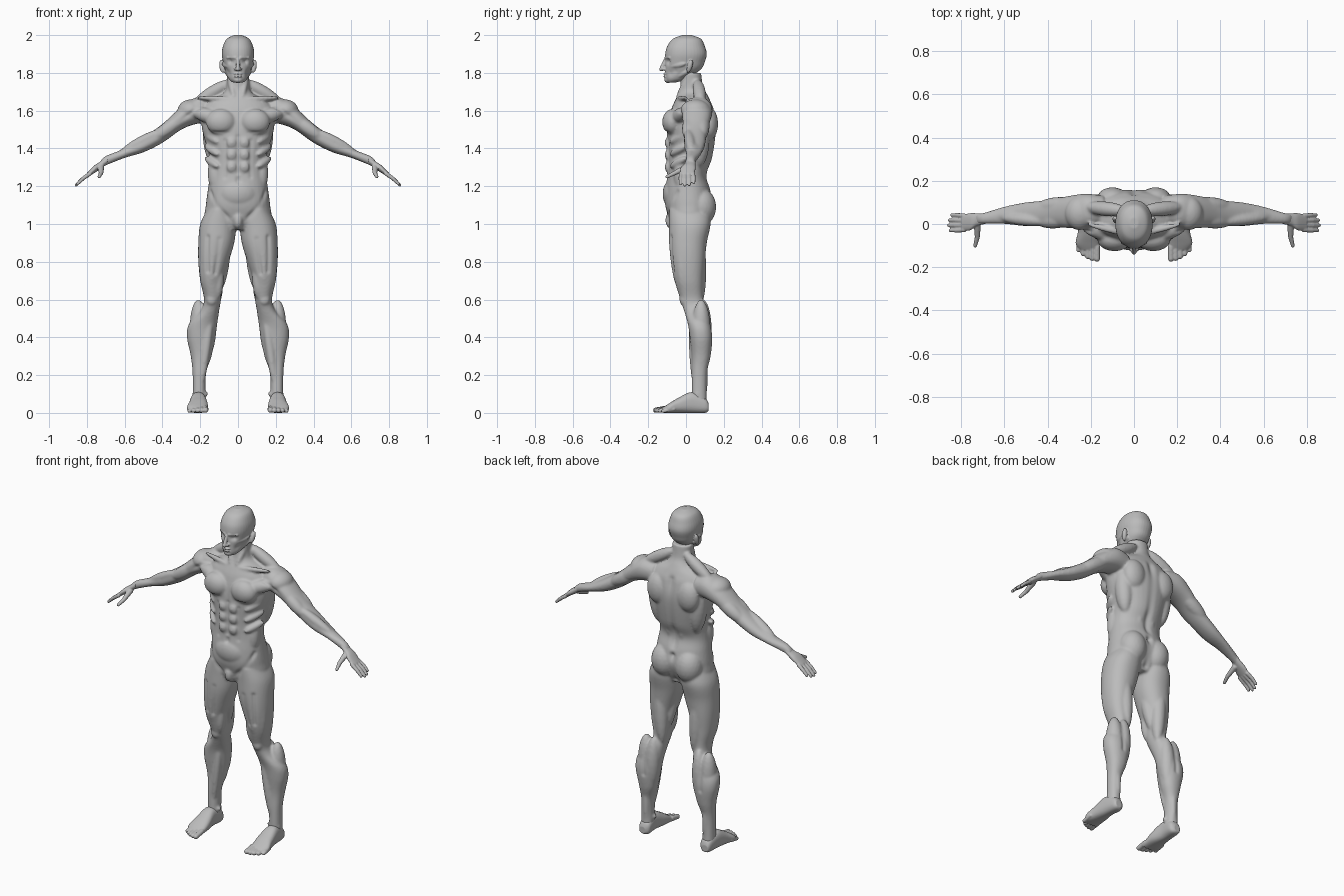
import bpy
import bmesh
import math
from mathutils import Matrix, Vector
from mathutils.geometry import intersect_point_line
from mathutils.kdtree import KDTree

cube = bpy.data.objects.get("Cube")
if cube:
    bpy.data.objects.remove(cube, do_unlink=True)

grey = bpy.data.materials.new("clay_grey")
grey.use_nodes = True
tone = (0.5, 0.5, 0.5, 1)
grey.diffuse_color = tone
grey.node_tree.nodes["Principled BSDF"].inputs["Base Color"].default_value = tone


def spline(stations, steps=6):
    """Smooth curve through rows of section outlines."""
    rows = [Vector(row) for row in stations]
    rows = [rows[0], *rows, rows[-1]]
    result = []
    for before, start, end, after in zip(rows, rows[1:], rows[2:], rows[3:]):
        leave, arrive = (end - before) / 2, (after - start) / 2
        for step in range(steps):
            t = step / steps
            ease = t * t * (3 - 2 * t)
            result.append(start.lerp(end, ease) + leave * (t * (1 - t) * (1 - t))
                          - arrive * (t * t * (1 - t)))
    return result + [rows[-1]]


def at(landmark, out=0, back=0, up=0):
    """A point offset from a landmark."""
    return Vector(landmark) + Vector((out, back, up))


class Clay:
    """Collects overlapping forms, then fuses them into one smooth surface."""

    def __init__(self, name, sides=(1, -1)):
        self.name, self.sides = name, sides
        self.bm, self.strokes = bmesh.new(), []

    def sides_of(self, *points):
        on_middle = all(point[0] == 0 for point in points)
        return (1,) if on_middle else self.sides

    def loft(self, axis, stations, power=2.2, segments=36):
        # Each station: place on the axis, then low and high edge both ways
        symmetric = stations[0][1] == -stations[0][2]
        for side in (1,) if symmetric else self.sides:
            rings = []
            for along, u_low, u_high, v_low, v_high in spline(stations):
                ring = []
                for k in range(segments):
                    turn = math.tau * k / segments
                    c, s = math.cos(turn), math.sin(turn)
                    c = math.copysign(abs(c) ** (2 / power), c)
                    s = math.copysign(abs(s) ** (2 / power), s)
                    point = Vector()
                    point[axis] = along
                    point[(axis + 1) % 3] = (u_low + u_high + (u_high - u_low) * c) / 2
                    point[(axis + 2) % 3] = (v_low + v_high + (v_high - v_low) * s) / 2
                    point.x *= side
                    ring.append(self.bm.verts.new(point))
                rings.append(ring)
            for low, high in zip(rings, rings[1:]):
                for k in range(segments):
                    following = (k + 1) % segments
                    self.bm.faces.new((low[k], low[following], high[following], high[k]))
            self.bm.faces.new(rings[0][::-1])
            self.bm.faces.new(rings[-1])

    def ellipsoid(self, center, matrix):
        for side in self.sides_of(center):
            mirror = Matrix.Diagonal((side, 1, 1, 1))
            bmesh.ops.create_icosphere(self.bm, subdivisions=3, radius=1,
                                       matrix=mirror @ Matrix.Translation(center) @ matrix)

    def ball(self, center, width, depth, height):
        self.ellipsoid(center, Matrix.Diagonal((width, depth, height, 1)))

    def muscle(self, start, end, radius):
        run = end - start
        turn = run.to_track_quat('Z', 'Y').to_matrix().to_4x4()
        size = Matrix.Diagonal((radius, radius, run.length / 2, 1))
        self.ellipsoid((start + end) / 2, turn @ size)

    def bone(self, start, end, start_radius, end_radius):
        turn = (end - start).to_track_quat('Z', 'Y')
        for side in self.sides_of(start, end):
            made = bmesh.ops.create_uvsphere(self.bm, u_segments=16, v_segments=11, radius=1)
            for v in made["verts"]:
                near, radius = (end, end_radius) if v.co.z > 0 else (start, start_radius)
                v.co = near + turn @ (v.co * radius)
                v.co.x *= side

    def groove(self, start, end, width, raised=-0.6):
        for side in self.sides_of(start, end):
            mirror = Vector((side, 1, 1))
            self.strokes.append((Vector(start) * mirror, Vector(end) * mirror,
                                 width, width * raised))

    def fuse(self, voxel, smoothing):
        bmesh.ops.recalc_face_normals(self.bm, faces=self.bm.faces[:])
        mesh = bpy.data.meshes.new(self.name)
        self.bm.to_mesh(mesh)
        self.bm.free()
        obj = bpy.data.objects.new(self.name, mesh)
        bpy.context.collection.objects.link(obj)
        remesh = obj.modifiers.new("fuse", 'REMESH')
        remesh.mode, remesh.voxel_size = 'VOXEL', voxel
        smooth = obj.modifiers.new("soften", 'SMOOTH')
        smooth.factor, smooth.iterations = 0.5, smoothing
        graph = bpy.context.evaluated_depsgraph_get()
        baked = bpy.data.meshes.new_from_object(obj.evaluated_get(graph))
        obj.modifiers.clear()
        obj.data = baked
        carve(baked, self.strokes)
        baked.materials.clear()
        baked.materials.append(grey)
        baked.shade_smooth()


def carve(mesh, strokes):
    """Push the surface in or out along short strokes."""
    normals = [v.normal.copy() for v in mesh.vertices]
    tree = KDTree(len(mesh.vertices))
    for v in mesh.vertices:
        tree.insert(v.co, v.index)
    tree.balance()
    for start, end, width, depth in strokes:
        reach = (end - start).length / 2 + width * 2.5
        for place, index, _ in tree.find_range((start + end) / 2, reach):
            t = intersect_point_line(place, start, end)[1]
            gap = (place - start.lerp(end, min(1, max(0, t)))).length
            mesh.vertices[index].co += normals[index] * depth * math.exp(-(gap / width) ** 2)


# Landmarks on the left half
nape, collar = Vector((.03, .06, 1.76)), Vector((.02, -.05, 1.66))
chest, blade = Vector((.09, -.07, 1.54)), Vector((.1, .12, 1.53))
waist, hip = Vector((.12, 0, 1.2)), Vector((.13, 0, 1))
knee, ankle = Vector((.14, .02, .6)), Vector((.2, .06, .1))
shoulder, elbow = Vector((.25, .05, 1.6)), Vector((.45, .05, 1.45))
wrist = Vector((.65, .03, 1.36))

# Torso and neck: height, half width, front, back
body = Clay("body")
torso = [(.97, .08, -.07, .09), (1.03, .17, -.09, .12), (1.1, .17, -.11, .14),
         (1.18, .16, -.11, .13), (1.26, .15, -.1, .11), (1.35, .15, -.1, .14),
         (1.5, .19, -.1, .16), (1.6, .19, -.08, .15), (1.65, .16, -.06, .13),
         (1.69, .08, -.04, .11), (1.73, .06, -.03, .09), (1.8, .06, -.03, .08)]
body.loft(2, [(z, -half, half, front, back) for z, half, front, back in torso])

# Legs
body.loft(2, [(1.08, .02, .16, -.09, .12), (1, .01, .2, -.09, .13),
              (.9, .02, .21, -.09, .11), (.8, .05, .21, -.08, .1),
              (.7, .08, .2, -.06, .09), (.6, .09, .18, -.03, .09),
              (.54, .1, .2, -.01, .11), (.47, .11, .26, .01, .13),
              (.4, .12, .27, .02, .14), (.3, .14, .25, .03, .13),
              (.2, .17, .24, .03, .11), (.02, .17, .24, .03, .11)])

# Arms
body.loft(0, [(.14, 0, .13, 1.54, 1.66), (.22, -.02, .14, 1.53, 1.67),
              (.3, -.02, .13, 1.5, 1.62), (.4, -.01, .11, 1.43, 1.53),
              (.5, -.01, .1, 1.38, 1.46), (.6, 0, .08, 1.35, 1.4),
              (.7, 0, .05, 1.31, 1.36), (.73, 0, .05, 1.29, 1.33)])

# Chest, shoulders and neck
body.ball(chest, width=.08, depth=.056, height=.07)
body.muscle(at(chest, out=-.04), at(shoulder, back=-.05), radius=.04)
body.ball(shoulder, width=.07, depth=.08, height=.06)
body.muscle(nape, at(shoulder, out=-.02, back=.03, up=.04), radius=.034)
body.muscle(at(nape, out=.02, back=-.03, up=.05), collar, radius=.016)
body.muscle(collar, at(shoulder, out=-.03, back=-.05, up=.07), radius=.014)

# Back and seat
body.ball(blade, width=.07, depth=.05, height=.09)
body.muscle(at(blade, out=.05, back=-.04, up=.06), at(waist, back=.07, up=.1), radius=.05)
body.muscle(at(blade, out=-.06, back=-.02, up=-.06), at(waist, out=-.08, back=.08), radius=.03)
body.ball(at(hip, out=-.05, back=.08, up=.09), width=.08, depth=.08, height=.1)

# Abdomen: paired blocks, ribs, flanks, lower belly and groin
for row in range(3):
    block = at(chest, out=-.056, back=-.015, up=-.11 - row * .064)
    body.ball(block, width=.033, depth=.028, height=.034)
    body.muscle(at(block, out=.14, back=.09, up=.05), at(block, out=.07), radius=.02)
body.muscle(at(waist, back=-.02, up=.17), at(waist, back=-.03, up=-.03), radius=.04)
body.ball(Vector((0, -.07, 1.16)), width=.1, depth=.054, height=.08)
body.ball(Vector((0, -.07, 1.02)), width=.03, depth=.04, height=.05)

# Upper arm and forearm
body.muscle(at(shoulder, out=.03, back=-.03, up=-.03), at(elbow, back=-.04), radius=.036)
body.muscle(at(shoulder, back=.04, up=-.02), at(elbow, back=.03), radius=.04)
body.muscle(at(elbow, out=-.06, back=-.04, up=.05), at(wrist, out=-.03, up=.02), radius=.028)
body.muscle(at(elbow, out=-.02, back=.02, up=-.01), wrist, radius=.03)

# Thigh and knee
body.muscle(at(hip, out=.03, back=-.02), at(knee, out=.02, back=-.03, up=.03), radius=.048)
body.muscle(at(hip, back=-.05, up=.06), at(knee, back=-.05, up=.05), radius=.045)
body.muscle(at(hip, out=-.03, back=-.03, up=-.2), at(knee, out=-.03, back=-.03), radius=.03)
body.muscle(at(hip, out=-.07), at(knee, out=-.04, back=.02, up=.04), radius=.038)
body.muscle(at(hip, back=.06), at(knee, out=-.03, back=.05, up=-.04), radius=.042)
body.ball(at(knee, back=-.03), width=.03, depth=.025, height=.035)

# Lower leg and ankle
body.muscle(at(knee, out=.01, back=.07), at(ankle, out=-.03, back=.03, up=.18), radius=.046)
body.muscle(at(knee, out=.07, back=.06), at(ankle, back=.02, up=.18), radius=.05)
body.muscle(at(knee, back=.01, up=-.05), at(ankle, back=-.01, up=.02), radius=.024)
body.muscle(at(ankle, back=.04, up=.24), at(ankle, back=.03, up=-.08), radius=.02)
body.ball(ankle, width=.043, depth=.02, height=.02)

# Grooves: breastbone, middle of belly, navel, spine, seat
body.groove((0, -.11, 1.6), (0, -.11, 1.47), width=.012)
body.groove((0, -.1, 1.46), (0, -.1, 1.27), width=.01)
body.groove((0, -.11, 1.24), (0, -.11, 1.23), width=.012, raised=-1)
body.groove((0, .15, 1.62), (0, .11, 1.2), width=.02)
body.groove((0, .13, 1.15), (0, .09, 1), width=.016, raised=-1.2)

# Grooves: chest edge, groin, belly edge, thigh, calf, shoulder
body.groove((.02, -.12, 1.48), (.13, -.1, 1.48), width=.011)
body.groove((.15, -.05, 1.17), (.04, -.1, 1.01), width=.013)
body.groove((.07, -.1, 1.44), (.07, -.1, 1.25), width=.011)
body.groove((.16, -.08, .93), (.16, -.07, .75), width=.012)
body.groove((.1, -.08, .92), (.12, -.07, .74), width=.012)
body.groove((.19, .14, .52), (.19, .14, .38), width=.012)
body.groove((.2, -.04, 1.62), (.32, 0, 1.54), width=.011)
body.fuse(voxel=.007, smoothing=5)

# Head: height, half width, front, back
head = Clay("head")
skull = [(1.75, .03, -.1, -.05), (1.77, .05, -.11, .01), (1.82, .07, -.11, .08),
         (1.86, .08, -.11, .1), (1.9, .086, -.11, .11), (1.94, .08, -.1, .1),
         (1.98, .06, -.07, .08), (2, .02, -.02, .03)]
head.loft(2, [(z, -half, half, front, back) for z, half, front, back in skull])

# Nose, nostrils and brow
bridge, brow = Vector((0, -.11, 1.87)), Vector((.014, -.106, 1.88))
tip = at(bridge, back=-.02, up=-.05)
head.bone(bridge, tip, .008, .012)
head.ball(at(tip, out=.012, back=.013), width=.009, depth=.012, height=.008)
head.bone(brow, at(brow, out=.04, back=.02), .009, .008)

# Lips, chin, cheek, jaw and ear
mouth, cheek = Vector((0, -.108, 1.787)), Vector((.08, 0, 1.85))
for lip in (-1, 1):
    head.ball(at(mouth, up=lip * .006), width=.022, depth=.013, height=.007)
head.ball(at(mouth, back=.013, up=-.023), width=.026, depth=.02, height=.018)
head.muscle(at(cheek, out=-.04, back=-.09, up=-.02), cheek, radius=.016)
head.muscle(at(cheek, out=-.06, back=-.09, up=-.09), at(cheek, out=-.01, back=.03, up=-.03),
            radius=.016)
head.muscle(at(cheek, back=.01, up=-.05), at(cheek, out=.01, back=.03, up=.02), radius=.014)

# Eye sockets, eyelids, mouth line, cheek hollows
eye = at(brow, out=.018, back=.01, up=-.02)
head.groove(eye, at(eye, out=.01), width=.014, raised=-.9)
head.groove(eye, at(eye, out=.001, back=.01), width=.01)
head.groove(eye, at(eye, back=.005), width=.011, raised=.7)
head.groove(at(mouth, back=-.01), at(mouth, out=.022), width=.004, raised=-1)
head.groove((.05, -.08, 1.8), (.06, -.06, 1.81), width=.018, raised=-.3)
head.fuse(voxel=.004, smoothing=3)

for label, side in (("left", 1), ("right", -1)):
    # Hand: palm, fingers in two joints, thumb
    hand = Clay(label + "_hand", (side,))
    hand.loft(0, [(.69, 0, .05, 1.32, 1.36), (.73, -.01, .05, 1.29, 1.33),
                  (.76, -.03, .05, 1.27, 1.31), (.8, -.03, .04, 1.245, 1.27)])
    for finger, reach in enumerate((.9, 1, .96, .8)):
        spread = finger * .0215 - .027
        root = Vector((.785, spread, 1.266))
        joint = at(root, out=.042 * reach, back=spread / 10, up=-.03 * reach)
        end = at(joint, out=.03 * reach, up=-.03 * reach)
        hand.bone(root, joint, .0115, .01)
        hand.bone(joint, end, .01, .008)
    base = Vector((.725, 0, 1.3))
    middle = at(base, back=-.06, up=-.03)
    hand.bone(base, middle, .017, .012)
    hand.bone(middle, at(middle, out=.01, back=-.04, up=-.02), .012, .009)
    hand.fuse(voxel=.004, smoothing=2)

    # Foot: heel to ball, then toes
    foot = Clay(label + "_foot", (side,))
    foot.loft(1, [(.12, .01, .05, .19, .23), (.1, 0, .08, .17, .24),
                  (.03, 0, .11, .17, .25), (-.04, 0, .08, .16, .26),
                  (-.09, 0, .05, .16, .27), (-.12, 0, .03, .16, .25)], power=2.5)
    for toe in range(5):
        size = .0145 - toe * .001
        end = Vector((.171 + toe * .0215, toe * toe * .0025 - .16, size))
        foot.bone(at(end, back=.055, up=.01), end, size, size)
    foot.fuse(voxel=.004, smoothing=2)
